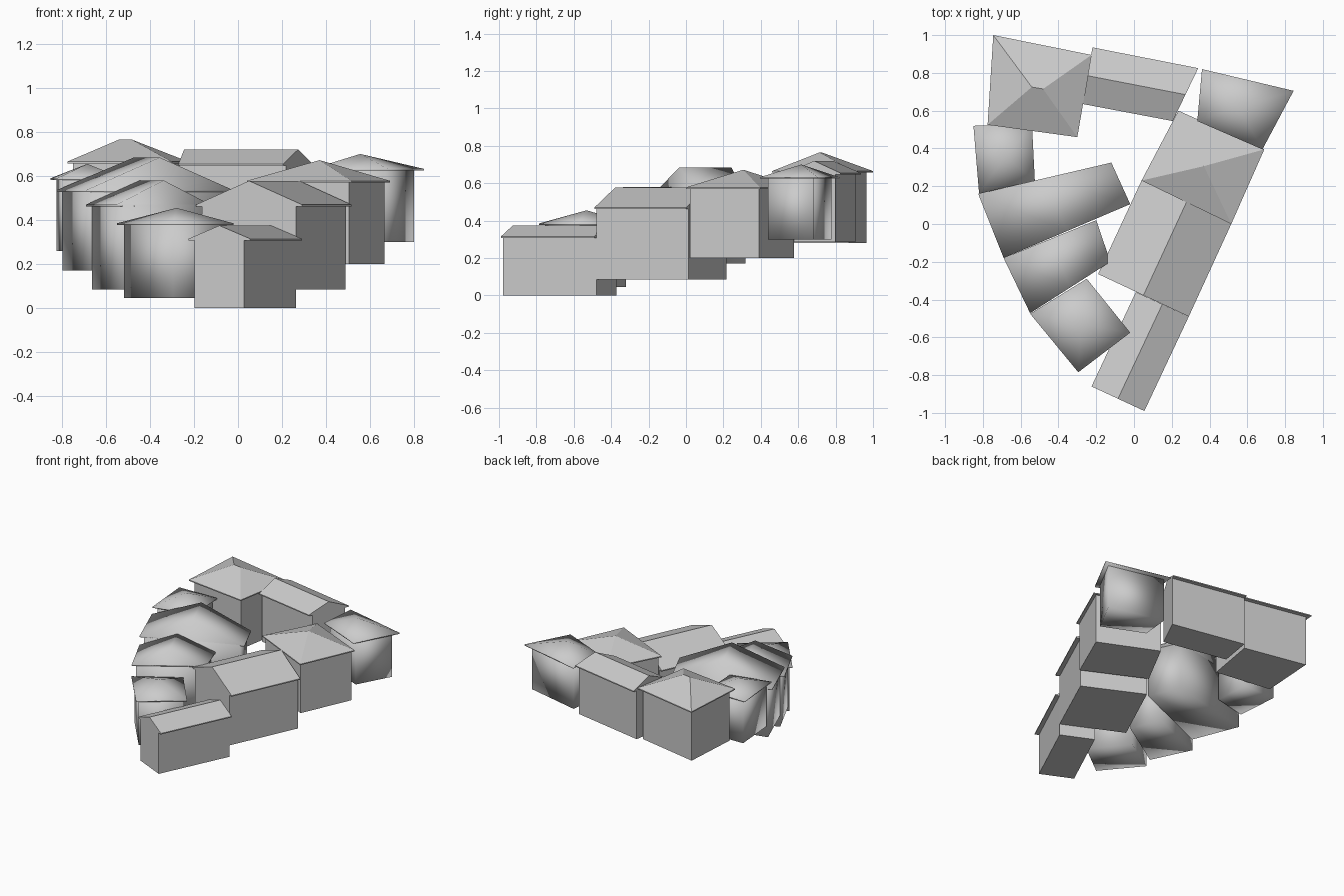
import bpy, bmesh
from mathutils import Vector

if "Cube" in bpy.data.objects:
    bpy.data.objects.remove(bpy.data.objects["Cube"])

FASCIA = 0.008  # thickness of the eave edge


def make_mesh(name, verts, faces, smooth):
    bm = bmesh.new()
    vs = [bm.verts.new(v) for v in verts]
    for f in faces:
        bm.faces.new([vs[i] for i in f])
    bmesh.ops.recalc_face_normals(bm, faces=bm.faces)
    for f in bm.faces:
        f.smooth = smooth
    me = bpy.data.meshes.new(name)
    bm.to_mesh(me)
    bm.free()
    ob = bpy.data.objects.new(name, me)
    bpy.context.collection.objects.link(ob)


def house(name, plan, base, eave, peak, side=0.03, end=0.0, hip=0.0, smooth=False):
    """plan: eave corners; gable edges are 0-1 and 2-3, ridge joins their middles.
    side / end: wall inset below the eaves; hip: how far ridge ends move to the centre."""
    c = [Vector(p) for p in plan]

    # walls
    w = []
    for i in range(4):
        across = (c[i ^ 1] - c[i]).normalized()
        along = (c[3 - i] - c[i]).normalized()
        w.append(c[i] + across * side + along * end)
    verts = [(p.x, p.y, z) for z in (base, eave) for p in w]
    sides = [(i, (i + 1) % 4, (i + 1) % 4 + 4, i + 4) for i in range(4)]
    make_mesh(name + "_walls", verts, sides + [(3, 2, 1, 0), (4, 5, 6, 7)], smooth)

    # roof
    mid = sum(c, Vector((0, 0))) / 4
    ridge = [((c[0] + c[1]) / 2).lerp(mid, hip), ((c[2] + c[3]) / 2).lerp(mid, hip)]
    verts = [(p.x, p.y, z) for z in (eave - FASCIA, eave) for p in c]
    faces = sides + [(3, 2, 1, 0)]
    if hip >= 1:
        verts.append((mid.x, mid.y, peak))
        faces += [(i + 4, (i + 1) % 4 + 4, 8) for i in range(4)]
    else:
        verts += [(p.x, p.y, peak) for p in ridge]
        faces += [(4, 5, 8), (6, 7, 9), (5, 6, 9, 8), (7, 4, 8, 9)]
    make_mesh(name + "_roof", verts, faces, smooth)


# right-hand row, stepping up from the front
house("front_house", [(-.225, -.86), (.055, -.99), (.29, -.49), (.01, -.36)],
      0.0, .315, .375)
house("right_lower_house", [(-.19, -.265), (.29, -.49), (.515, 0), (.04, .23)],
      .085, .47, .578)
house("right_upper_house", [(.04, .23), (.515, 0), (.69, .395), (.235, .6)],
      .2, .578, .672, side=.02, end=.015, hip=1)
house("back_right_house", [(.335, .545), (.68, .395), (.845, .705), (.36, .82)],
      .3, .632, .7, side=.03, end=.035, hip=1, smooth=True)

# back row
house("back_middle_house", [(.34, .825), (.205, .545), (-.27, .635), (-.22, .935)],
      .285, .655, .72)
house("back_left_house", [(-.3, .46), (-.225, .895), (-.745, 1.0), (-.775, .525)],
      .28, .665, .765, side=.03, end=.025, hip=.88)

# left-hand row, stepping down to the front
house("left_top_house", [(-.82, .16), (-.525, .23), (-.54, .525), (-.85, .52)],
      .26, .59, .655, side=.025, end=.02, hip=1, smooth=True)
house("left_large_house", [(-.69, -.18), (-.02, .105), (-.12, .325), (-.825, .16)],
      .17, .535, .684, smooth=True)
house("left_lower_house", [(-.55, -.472), (-.125, -.2), (-.2, .02), (-.69, -.18)],
      .085, .47, .58, smooth=True)
house("left_front_house", [(-.55, -.475), (-.295, -.785), (-.02, -.575), (-.25, -.29)],
      .045, .385, .455, side=.025, end=.02, hip=1, smooth=True)
